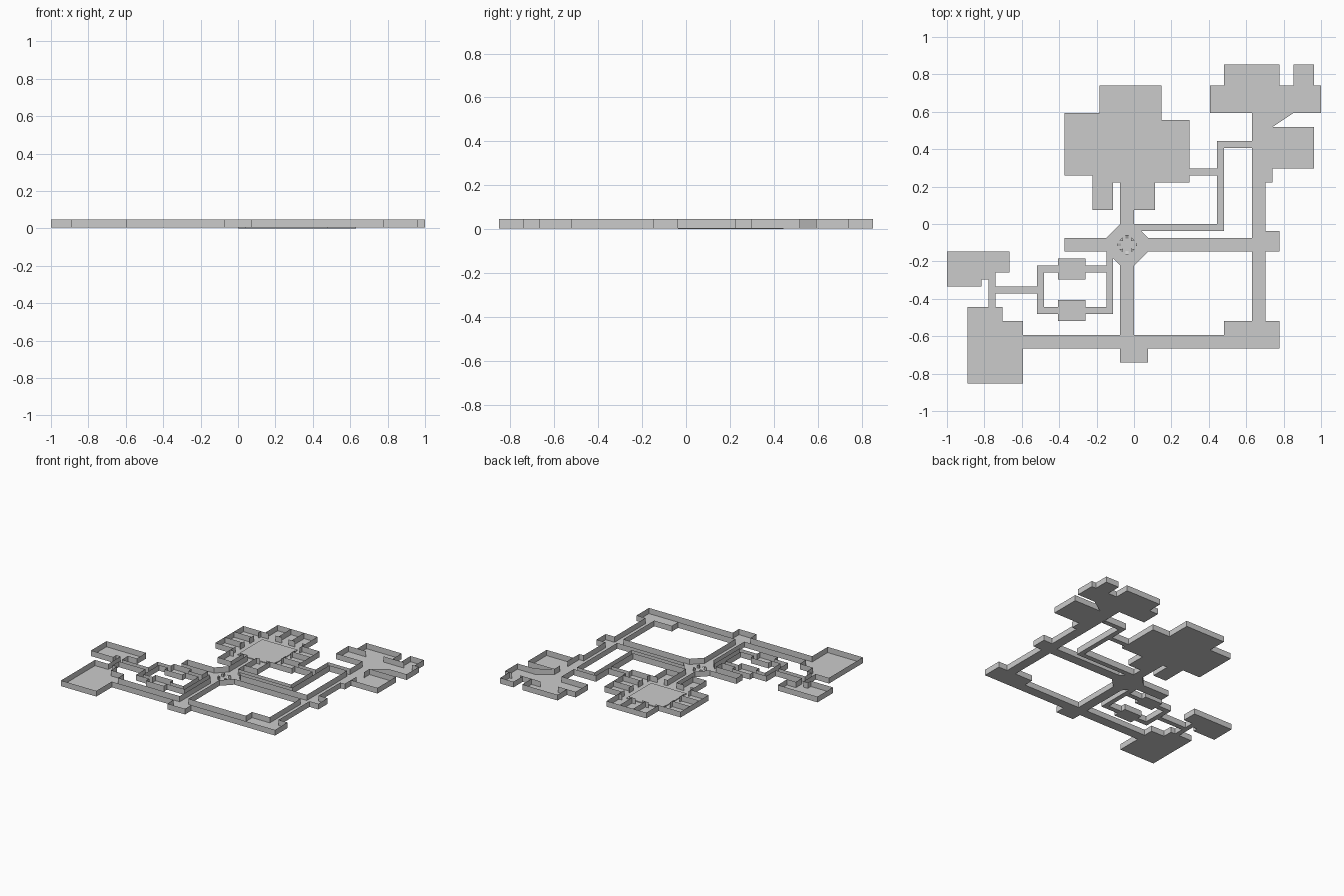
import bpy
from collections import Counter
from math import gcd

if "Cube" in bpy.data.objects:
    bpy.data.objects.remove(bpy.data.objects["Cube"])

U = 2 / 54            # plan module; the plan is 54 x 46 modules
BASE, TOP = 0.004, 0.047


def pos(x, y, z):
    return ((x - 27) * U, (y - 23) * U, z)


def make(name, polys):
    verts, faces = [], []
    for p in polys:
        faces.append(range(len(verts), len(verts) + len(p)))
        verts += p
    me = bpy.data.meshes.new(name)
    me.from_pydata(verts, [], [list(f) for f in faces])
    me.update()
    ob = bpy.data.objects.new(name, me)
    bpy.context.collection.objects.link(ob)
    return ob


def rect(a, b, c, d):
    return [(a, b), (c, b), (c, d), (a, d)]


def steps(poly):
    """Split an outline at every module so neighbours share edges."""
    out = []
    for (x0, y0), (x1, y1) in zip(poly, poly[1:] + poly[:1]):
        n = gcd(abs(x1 - x0), abs(y1 - y0))
        out += [(x0 + (x1 - x0) * i // n, y0 + (y1 - y0) * i // n) for i in range(n)]
    return out


def wall(a, b, z=BASE, top=TOP):
    return [pos(*a, z), pos(*b, z), pos(*b, top), pos(*a, top)]


# rooms and wide corridors
south = [rect(*r) for r in [
    (29, 19, 44, 21), (17, 19, 23, 21), (25, 7, 27, 17), (11, 5, 40, 7),
    (25, 3, 29, 5), (40, 5, 48, 9), (44, 9, 46, 29), (46, 19, 48, 22),
    (3, 0, 11, 9), (3, 9, 8, 11)]]
west = [rect(*r) for r in [
    (6, 11, 7, 16), (5, 15, 6, 16), (0, 14, 5, 16), (0, 16, 9, 19),
    (7, 13, 13, 14), (13, 10, 14, 17), (14, 16, 16, 17), (16, 15, 20, 18),
    (20, 16, 23, 17), (14, 10, 16, 11), (16, 9, 20, 12), (20, 10, 23, 11)]]
east = [rect(*r) for r in [
    (40, 43, 48, 46), (50, 43, 53, 46), (38, 39, 54, 43), (44, 29, 47, 39),
    (47, 31, 53, 37)]]
hall = [rect(*r) for r in [
    (21, 29, 31, 39), (25, 23, 27, 29), (17, 30, 21, 39), (22, 39, 31, 43),
    (31, 29, 35, 38), (21, 25, 24, 29), (27, 25, 30, 29)]]
# octagonal hub, its slanted side corridor and the slanted corner
angled = [
    [(25, 17), (27, 17), (29, 19), (29, 21), (27, 23), (25, 23), (23, 21), (23, 19)],
    [(23, 10), (24, 10), (24, 18), (23, 19)],
    [(47, 37), (50, 39), (47, 39)]]
# slightly lower narrow passage
passage = [
    [(27, 23), (28, 22), (40, 22), (40, 34), (44, 34), (44, 35), (39, 35), (39, 23)],
    rect(35, 30, 39, 31)]

pieces = [(steps(p), BASE) for p in south + west + east + hall + angled]
pieces += [(steps(p), 0.0) for p in passage]

# floors, and outer walls along every edge that has no neighbour
count = Counter(frozenset(e) for p, z in pieces for e in zip(p, p[1:] + p[:1]))
make("floors", [[pos(x, y, z) for x, y in p] for p, z in pieces])
make("outer_walls", [wall(a, b, z) for p, z in pieces
                     for a, b in zip(p, p[1:] + p[:1]) if count[frozenset((a, b))] == 1])

# full partitions between the small rooms
inner = [wall(a, b) for a, b in [
    ((17, 33), (21, 33)), ((17, 36), (21, 36)), ((25, 39), (25, 43)),
    ((28, 39), (28, 43)), ((31, 32), (35, 32)), ((31, 35), (35, 35)),
    ((27, 25), (27, 29))]]


def doorway(a, b, stub):
    """Two wall stubs leaving an opening in the middle."""
    for p, q in ((a, b), (b, a)):
        inner.append(wall(p, tuple(i + (j - i) * stub for i, j in zip(p, q))))


for i in range(3):
    doorway((22 + 3 * i, 39), (25 + 3 * i, 39), 0.25)
    doorway((21, 30 + 3 * i), (21, 33 + 3 * i), 0.25)
    doorway((31, 29 + 3 * i), (31, 32 + 3 * i), 0.25)
for x in (21, 27):
    doorway((x, 29), (x + 3, 29), 0.25)
doorway((40, 43), (48, 43), 0.25)
doorway((50, 43), (53, 43), 0.2)
doorway((47, 31), (47, 37), 0.3)
make("inner_walls", inner)


def block(poly, top):
    sides = [wall(a, b, BASE, top) for a, b in zip(poly, poly[1:] + poly[:1])]
    return sides + [[pos(x, y, top) for x, y in poly]]


# low raised floor in the hall
make("hall_dais", block(rect(22, 30, 30, 38), 0.010))

# ring of small corner posts and low ramps in the hub
posts, ramps = [], []
for sx, sy in ((1, 1), (-1, 1), (-1, -1), (1, -1)):
    tri = [(26 + sx * 0.55, 20 + sy * 0.55), (26 + sx * 1.1, 20 + sy * 0.65),
           (26 + sx * 0.65, 20 + sy * 1.1)]
    posts += block(tri if sx * sy > 0 else tri[::-1], 0.025)
for dx, dy in ((1, 0), (0, 1), (-1, 0), (0, -1)):
    def at(r, t, z):
        return pos(26 + dx * r - dy * t, 20 + dy * r + dx * t, z)
    ramps.append([at(0.9, -0.2, BASE), at(1.4, -0.2, 0.014), at(1.4, 0.2, 0.014), at(0.9, 0.2, BASE)])
make("hub_posts", posts)
make("hub_ramps", ramps)
